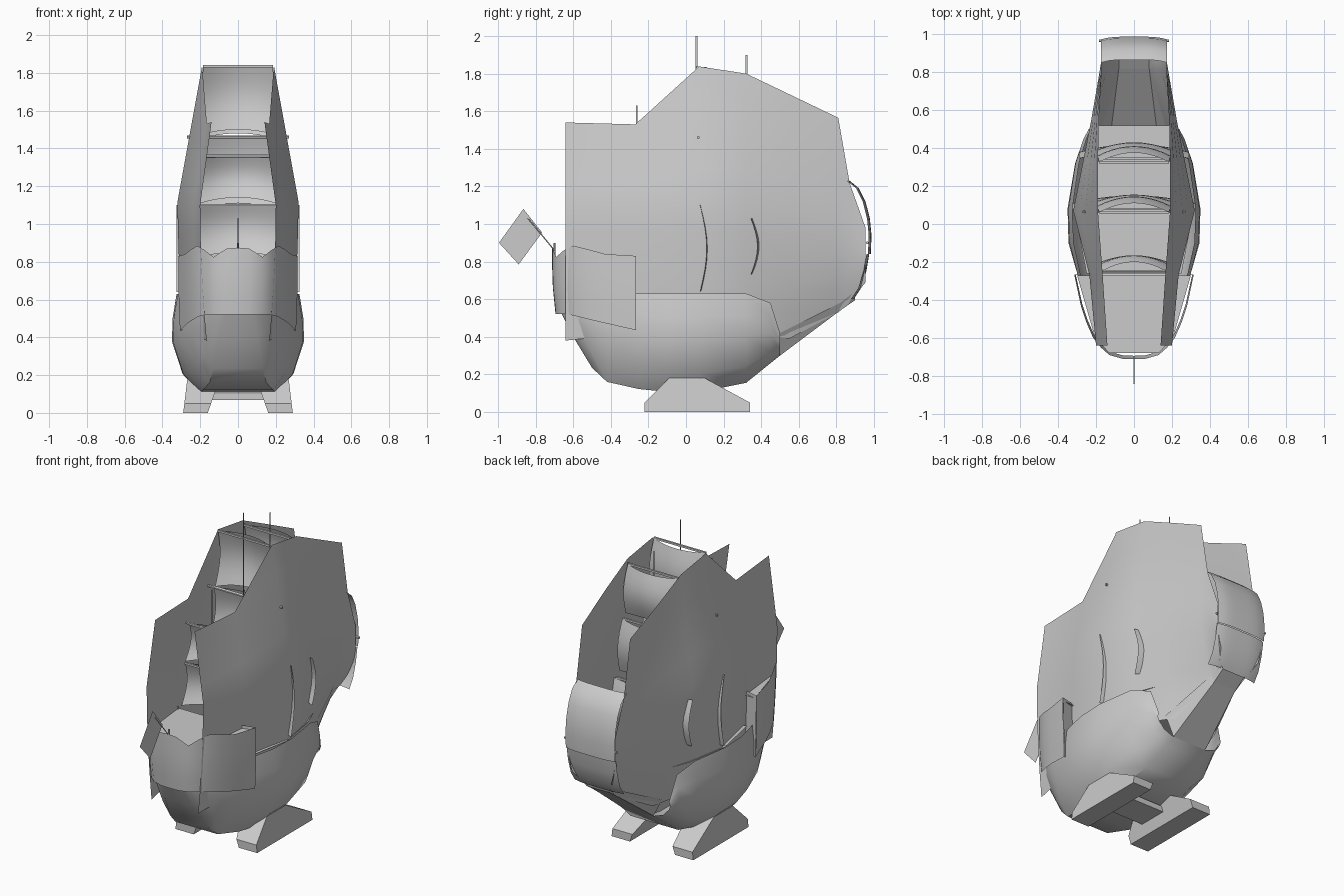
import bpy, math
from mathutils import Vector

if "Cube" in bpy.data.objects:
    bpy.data.objects.remove(bpy.data.objects["Cube"])


def make(name, verts, faces, smooth=None):
    me = bpy.data.meshes.new(name)
    me.from_pydata(verts, [], faces)
    me.validate()
    ob = bpy.data.objects.new(name, me)
    bpy.context.collection.objects.link(ob)
    bpy.ops.object.select_all(action='DESELECT')
    bpy.context.view_layer.objects.active = ob
    ob.select_set(True)
    bpy.ops.object.mode_set(mode='EDIT')
    bpy.ops.mesh.select_all(action='SELECT')
    bpy.ops.mesh.normals_make_consistent(inside=False)
    bpy.ops.object.mode_set(mode='OBJECT')
    if smooth:
        bpy.ops.object.shade_smooth_by_angle(angle=math.radians(smooth))
    return ob


def sheet(name, rows, smooth=None):
    """Skin a grid of points given as equal-length rows."""
    n = len(rows[0])
    faces = [(i * n + j, i * n + j + 1, (i + 1) * n + j + 1, (i + 1) * n + j)
             for i in range(len(rows) - 1) for j in range(n - 1)]
    return make(name, [p for r in rows for p in r], faces, smooth)


def prism(name, a, b):
    """Solid between two matching outlines."""
    n = len(a)
    faces = [tuple(range(n)), tuple(range(2 * n - 1, n - 1, -1))]
    faces += [(i, (i + 1) % n, n + (i + 1) % n, n + i) for i in range(n)]
    return make(name, a + b, faces)


def rod(name, p, q, r):
    p, q = Vector(p), Vector(q)
    d = q - p
    bpy.ops.mesh.primitive_cylinder_add(vertices=6, radius=r, depth=d.length, location=(p + q) / 2)
    ob = bpy.context.object
    ob.name = name
    ob.rotation_euler = d.to_track_quat('Z', 'Y').to_euler()
    return ob


def box(name, size, loc):
    bpy.ops.mesh.primitive_cube_add(size=1, location=loc)
    ob = bpy.context.object
    ob.name = name
    ob.scale = size


# Hull: y, bottom z, widest z, top z, half widths at bottom / widest / top
stations = [(-.67, .54, .58, .64, .06, .10, .10),
            (-.60, .40, .50, .63, .10, .17, .165),
            (-.50, .235, .45, .63, .13, .215, .21),
            (-.42, .16, .42, .63, .15, .25, .24),
            (-.25, .122, .39, .63, .185, .302, .285),
            (-.10, .107, .38, .63, .20, .345, .318),
            (.08, .107, .38, .63, .20, .35, .325),
            (.32, .155, .40, .63, .17, .31, .29),
            (.45, .26, .42, .58, .13, .265, .25),
            (.50, .30, .37, .42, .12, .23, .23)]
rows = []
for y, zb, zm, zt, wb, wm, wt in stations:
    half = [(wt, zt), ((wm + wt) / 2 + .008, (zm + zt) / 2), (wm, zm),
            (wb + (wm - wb) * .62, zb + (zm - zb) * .36), (wb, zb)]
    rows.append([(x, y, z) for x, z in half] + [(-x, y, z) for x, z in half[::-1]])
sheet("hull", rows, 35)
prism("bow_cap", rows[0][:5], rows[0][5:][::-1])

# Tapered stern under the side walls
stern = [(.50, .30, .42, .12, .18), (.82, .54, .58, .08, .10), (.90, .595, .64, .08, .11)]
sheet("stern_wedge", [[(wt, y, zt), (wb, y, zb), (-wb, y, zb), (-wt, y, zt)]
                      for y, zb, zt, wb, wt in stern])

# Tall side walls: y, top z, knee z, bottom z, half width at top / knee / bottom
walls = [(-.64, 1.54, 1.10, .38, .14, .20, .165),
         (-.27, 1.53, 1.11, .42, .165, .235, .215),
         (.07, 1.838, 1.12, .42, .19, .32, .28),
         (.32, 1.80, 1.10, .42, .19, .27, .245),
         (.55, 1.69, 1.08, .39, .185, .225, .15),
         (.81, 1.565, 1.05, .53, .17, .18, .08),
         (.87, 1.22, 1.0, .58, .17, .17, .09),
         (.955, .98, .85, .69, .165, .165, .14)]
for s, side in ((1, "right"), (-1, "left")):
    rows = []
    for y, zt, zk, zb, a, m, b in walls:
        row = [(s * (a + (m - a) * t), y, zt + (zk - zt) * t) for t in (0, .25, .5, .75, 1)]
        row += [(s * (m + (b - m) * t * t), y, zk + (zb - zk) * t) for t in (.2, .4, .6, .8, 1)]
        rows.append(row)
    sheet(side + "_wall", rows, 30)

# Bow collar with a wavy rim: x, y, top z, bottom z
rim = [(0, -.712, .875, .52), (.06, -.71, .87, .52), (.13, -.69, .825, .52), (.175, -.65, .86, .52),
       (.215, -.60, .885, .51), (.25, -.52, .865, .49), (.28, -.43, .84, .47), (.315, -.265, .83, .435)]
full = [(-x, y, a, b) for x, y, a, b in rim[:0:-1]] + rim
rows = []
for t in (0, .3, .6, .8, 1):
    k = 1 - .05 * max(0, t - .5)
    rows.append([(x * k, y * k if y < -.3 else y, a + (b - a) * t) for x, y, a, b in full])
sheet("bow_collar", rows, 35)
for s in (1, -1):
    sheet("collar_end", [[(s * .315, -.265, .83), (s * .307, -.265, .435)],
                         [(s * .22, -.29, .83), (s * .22, -.29, .45)]])

# Decks
make("fore_deck", [(-.30, -.27, .81), (.30, -.27, .81), (.205, -.6, .81), (.13, -.68, .81),
                   (-.13, -.68, .81), (-.205, -.6, .81)], [(0, 1, 2, 3, 4, 5)])
make("main_deck", [(-.25, -.26, .62), (.25, -.26, .62), (.31, .05, .62), (.26, .34, .62), (.19, .52, .62),
                   (-.19, .52, .62), (-.26, .34, .62), (-.31, .05, .62)], [tuple(range(8))])


def sail(name, y, z0, z1, w0, w1, belly=.05):
    rows = []
    for i in range(9):
        t = i / 8
        w = w0 + (w1 - w0) * t
        rows.append([(w * u, y + .035 * math.sin(math.pi * t) + belly * (1 - u * u),
                      z0 + (z1 - z0) * t + .03 * (1 - u * u) * (1 - t))
                     for u in [k / 5 - 1 for k in range(11)]])
    sheet(name, rows, 40)
    box(name + "_yard", (2 * min(w1, .25), .012, .012), (0, y, z1))


# Curved sails hung on three masts
sail("fore_lower_sail", -.25, .82, 1.10, .225, .20)
sail("fore_upper_sail", -.25, 1.11, 1.36, .20, .17)
sail("main_lower_sail", .075, .64, 1.10, .325, .325, .04)
sail("main_middle_sail", .07, 1.12, 1.46, .25, .22)
sail("main_top_sail", .06, 1.47, 1.835, .205, .185)
sail("rear_lower_sail", .345, .73, 1.03, .285, .29, .04)
sail("rear_middle_sail", .345, 1.08, 1.42, .23, .21)
sail("rear_top_sail", .325, 1.45, 1.77, .20, .185)
rod("fore_yard_pin", (-.19, -.25, 1.36), (.19, -.25, 1.36), .008)
rod("main_yard_pin", (-.27, .065, 1.46), (.27, .065, 1.46), .008)

# Flat masts
for name, y, top in (("fore", -.262, 1.63), ("main", .055, 2.0), ("rear", .322, 1.90)):
    sheet(name + "_mast", [[(0, y - .005, .62), (0, y + .005, .62)], [(0, y - .005, top), (0, y + .005, top)]])

# Bowsprit and flag
rod("bowsprit", (0, -.70, .86), (0, -.84, 1.03), .003)
rod("bow_post", (0, -.70, .78), (0, -.70, .90), .006)
make("flag", [(0, -.995, .90), (0, -.865, 1.08), (0, -.765, .955), (0, -.89, .785)], [(0, 1, 2, 3)])

# Rounded stern shell in two overlapping plates
arc = [(.865, 1.235), (.92, 1.19), (.955, 1.12), (.978, 1.03), (.987, .94), (.983, .84),
       (.968, .75), (.94, .66), (.90, .60)]
for name, pts, off in (("upper_stern_plate", arc[:6], 0), ("lower_stern_plate", arc[5:], -.008)):
    sheet(name, [[(.175 * u, y + off - .015 * abs(u) ** 4, z) for u in [k / 5 - 1 for k in range(11)]]
                 for y, z in pts], 40)
for s in (1, -1):
    rod("stern_pin", (s * .15, .965, .90), (s * .185, .965, .90), .008)

# Stand: two sloped feet joined by a bar
prof = [(-.22, 0), (-.22, .05), (-.09, .18), (.10, .18), (.34, .05), (.34, 0)]
for s in (1, -1):
    prism("stand_foot", [(s * (.29 - .12 * z), y, z) for y, z in prof],
          [(s * (.16 - .35 * z), y, z) for y, z in prof])
box("stand_bar", (.30, .19, .035), (0, .005, .085))
